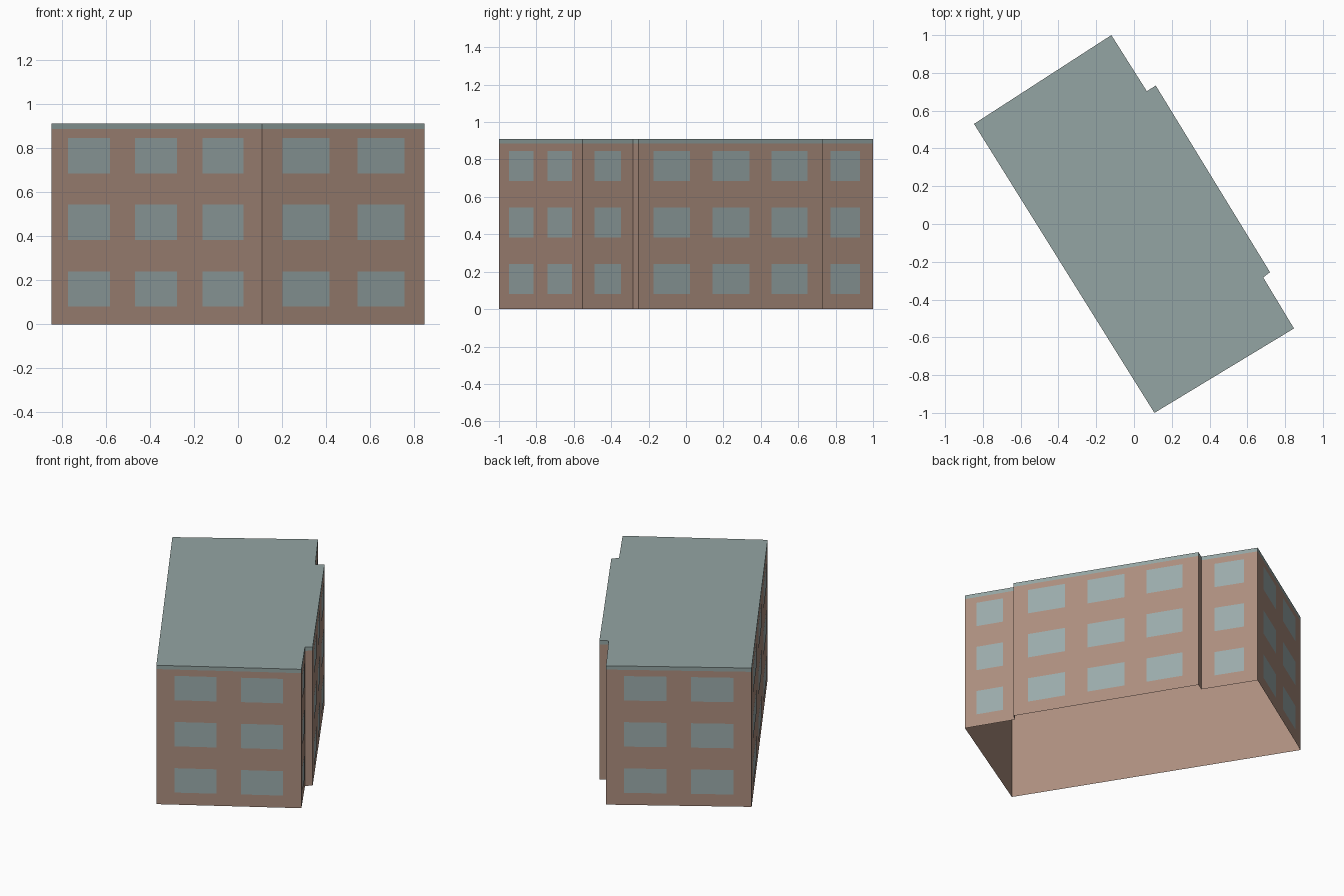
import bpy
import bmesh
from mathutils import Vector

cube = bpy.data.objects.get("Cube")
if cube:
    bpy.data.objects.remove(cube, do_unlink=True)

HEIGHT = 0.91
EAVES = 0.885
UP = Vector((0, 0, 1))

# Footprint, anticlockwise, with the shallow bay on the long side
FOOTPRINT = [Vector((x, y, 0)) for x, y in (
    (-0.12, 1.0), (-0.847, 0.53), (0.108, -1.0), (0.847, -0.553),
    (0.684, -0.283), (0.72, -0.255), (0.115, 0.733), (0.068, 0.703))]

# Window spans along each wall, as fractions of its length
PAIR = [(0.125, 0.415), (0.585, 0.875)]
TRIPLE = [(0.08, 0.28), (0.4, 0.6), (0.72, 0.915)]
SINGLE = [(0.235, 0.76)]
WALL_WINDOWS = {0: PAIR, 1: TRIPLE, 2: PAIR, 3: SINGLE, 5: TRIPLE, 7: SINGLE}
FLOORS = [(0.08, 0.24), (0.383, 0.543), (0.685, 0.845)]


def material(name, colour):
    mat = bpy.data.materials.new(name)
    mat.use_nodes = True
    mat.diffuse_color = (*colour, 1)
    mat.node_tree.nodes["Principled BSDF"].inputs["Base Color"].default_value = (*colour, 1)
    return mat


def mesh_object(name, bm, mat):
    mesh = bpy.data.meshes.new(name)
    bm.to_mesh(mesh)
    bm.free()
    mesh.materials.append(mat)
    obj = bpy.data.objects.new(name, mesh)
    bpy.context.collection.objects.link(obj)
    return obj


def shell(name, z0, z1, mat, capped):
    """Ring of walls over the footprint, open below and optionally capped."""
    bm = bmesh.new()
    low = [bm.verts.new(p + UP * z0) for p in FOOTPRINT]
    high = [bm.verts.new(p + UP * z1) for p in FOOTPRINT]
    for i in range(len(low)):
        j = (i + 1) % len(low)
        bm.faces.new((low[i], low[j], high[j], high[i]))
    if capped:
        bm.faces.new(high)
    return mesh_object(name, bm, mat)


brick = material("brick brown", (0.413, 0.270, 0.209))
slate = material("roof grey green", (0.296, 0.376, 0.366))
glass = material("window grey", (0.328, 0.407, 0.407))

# Walls and the flat roof with its thin fascia
shell("walls", 0, EAVES, brick, False)
shell("roof", EAVES, HEIGHT, slate, True)

# Window panes, just proud of each wall
for wall, spans in WALL_WINDOWS.items():
    start = FOOTPRINT[wall]
    end = FOOTPRINT[(wall + 1) % len(FOOTPRINT)]
    out = (end - start).cross(UP).normalized() * 0.002
    bm = bmesh.new()
    for bottom, top in FLOORS:
        for a, b in spans:
            p, q = start.lerp(end, a) + out, start.lerp(end, b) + out
            corners = (p + UP * bottom, q + UP * bottom, q + UP * top, p + UP * top)
            bm.faces.new([bm.verts.new(c) for c in corners])
    mesh_object(f"windows_wall_{wall + 1}", bm, glass)
